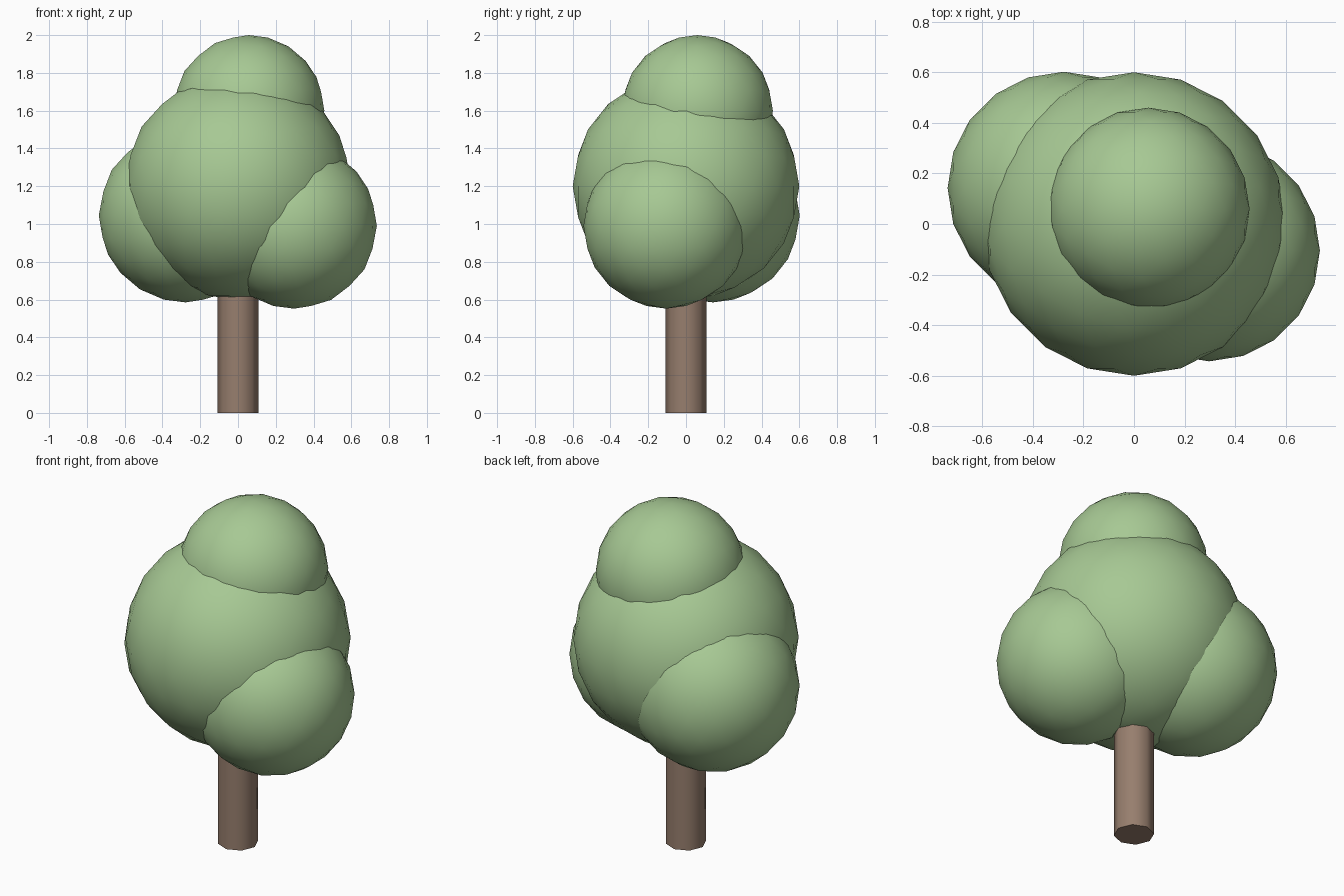
import bpy

if "Cube" in bpy.data.objects:
    bpy.data.objects.remove(bpy.data.objects["Cube"])


def material(name, rgb):
    m = bpy.data.materials.new(name)
    m.diffuse_color = (*rgb, 1.0)
    m.use_nodes = True
    m.node_tree.nodes["Principled BSDF"].inputs["Base Color"].default_value = m.diffuse_color
    return m


bark = material("bark brown", (0.31, 0.21, 0.155))
leaf = material("leaf green", (0.385, 0.58, 0.295))


def finish(name, mat):
    ob = bpy.context.object
    ob.name = name
    ob.data.materials.append(mat)
    return ob


# Trunk: eight-sided post reaching up into the crown
bpy.ops.mesh.primitive_cylinder_add(vertices=8, radius=0.108, depth=0.9,
                                    location=(0, 0, 0.45))
finish("trunk", bark)
bpy.ops.object.shade_smooth_by_angle(angle=1.0)

# Crown: overlapping smooth balls of foliage
crown = {
    "main_foliage": ((0, 0, 1.2), 0.6),
    "top_foliage": ((0.057, 0.06, 1.6), 0.4),
    "left_foliage": ((-0.277, 0.142, 1.045), 0.46),
    "right_foliage": ((0.297, -0.105, 0.99), 0.438),
}
for name, (centre, radius) in crown.items():
    bpy.ops.mesh.primitive_ico_sphere_add(subdivisions=3, radius=radius,
                                          location=centre)
    finish(name, leaf)
    bpy.ops.object.shade_smooth()
